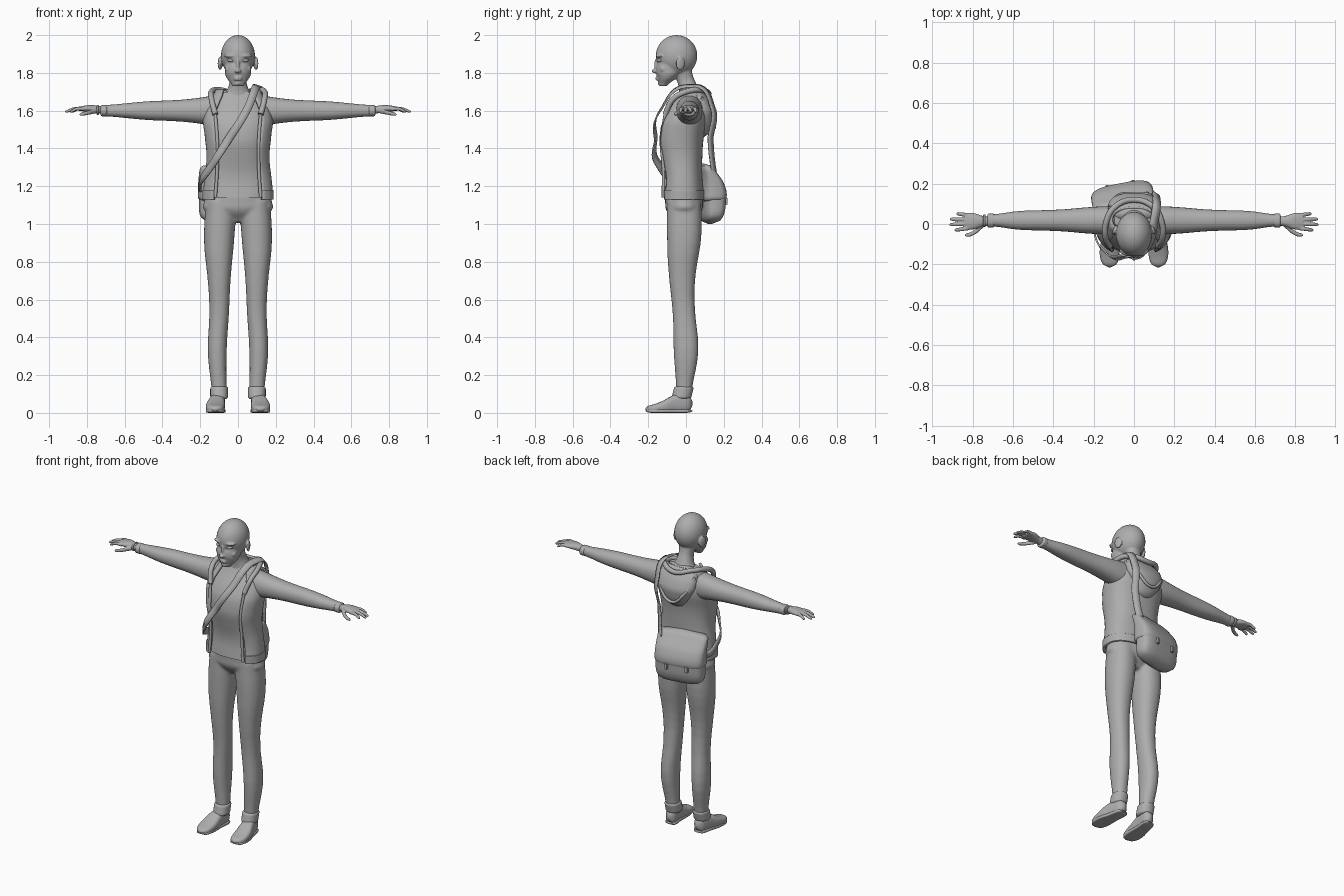
import bpy, bmesh, math
from mathutils import Vector, Matrix

if "Cube" in bpy.data.objects:
    bpy.data.objects.remove(bpy.data.objects["Cube"])

shade = .42
colour = (shade, shade, shade, 1)
grey = bpy.data.materials.new("plain_grey")
grey.use_nodes = True
grey.diffuse_color = colour
grey.node_tree.nodes["Principled BSDF"].inputs["Base Color"].default_value = colour

SIDES = {"left": 1, "right": -1}


def along(values, t):
    """Smooth curve through evenly spaced values; a single number stays constant."""
    if not isinstance(values, list):
        return values
    last = len(values) - 1
    i = min(int(t * last), last - 1)
    f = t * last - i
    before, a, b, after = values[max(i - 1, 0)], values[i], values[i + 1], values[min(i + 2, last)]
    leaving = a + (b - before) / 2 * f
    arriving = b + (after - a) / 2 * (f - 1)
    return leaving + (arriving - leaving) * f * f * (3 - 2 * f)


def loft(bm, start, end, width, depth, x=0, y=0, z=0, axis="Z", power=2.2, side=1,
         sides=28, steps=18, dome=0, arc=None, grow=0):
    """Superellipse rings along an axis; dome rounds the ends, arc leaves it open."""
    rings = []
    for step in range(steps + 1):
        t = step / steps
        place = start + (end - start) * t
        taper = max(1 - abs(2 * t - 1) ** dome, .02) ** .5 if dome else 1
        wide = (along(width, t) + grow) * taper
        deep = (along(depth, t) + grow) * taper
        cx, cy, cz = along(x, t), along(y, t), along(z, t)
        ring = []
        for i in range(sides):
            if arc:
                angle = arc[0] + (arc[1] - arc[0]) * i / (sides - 1)
            else:
                angle = math.tau * i / sides
            c, s = math.cos(angle), math.sin(angle)
            a = wide * math.copysign(abs(c) ** (2 / power), c)
            b = deep * math.copysign(abs(s) ** (2 / power), s)
            if axis == "Z":
                co = (cx + a, cy + b, place)
            elif axis == "X":
                co = (place, cy + a, cz + b)
            else:
                co = (cx + a, place, cz + b)
            ring.append(bm.verts.new((co[0] * side, co[1], co[2])))
        rings.append(ring)
    for low, high in zip(rings, rings[1:]):
        for i in range(sides - 1 if arc else sides):
            j = (i + 1) % sides
            bm.faces.new((low[i], low[j], high[j], high[i]))
    if not arc:
        bm.faces.new(rings[0])
        bm.faces.new(rings[-1])


def ball(bm, place, size, tilt=0):
    matrix = Matrix.Translation(place) @ Matrix.Rotation(tilt, 4, "Z") @ Matrix.Diagonal((*size, 1))
    bmesh.ops.create_uvsphere(bm, u_segments=32, v_segments=20, radius=1, matrix=matrix)


def finish(name, bm, voxel=0, soften=0, thickness=0):
    bmesh.ops.recalc_face_normals(bm, faces=bm.faces)
    mesh = bpy.data.meshes.new(name)
    bm.to_mesh(mesh)
    bm.free()
    mesh.materials.append(grey)
    part = bpy.data.objects.new(name, mesh)
    bpy.context.scene.collection.objects.link(part)
    bpy.context.view_layer.objects.active = part
    part.select_set(True)
    bpy.ops.object.shade_smooth_by_angle(angle=math.radians(50))
    part.select_set(False)
    if thickness:
        mod = part.modifiers.new("Thickness", "SOLIDIFY")
        mod.thickness, mod.offset = thickness, 0
    if voxel:
        mod = part.modifiers.new("Blend", "REMESH")
        mod.mode, mod.voxel_size, mod.use_smooth_shade = "VOXEL", voxel, True
        mod = part.modifiers.new("Soften", "SMOOTH")
        mod.factor, mod.iterations = .5, soften
    return part


def lofted(name, thickness=0, **shape):
    bm = bmesh.new()
    loft(bm, **shape)
    return finish(name, bm, thickness=thickness)


def tube(name, points, radius):
    curve = bpy.data.curves.new(name, "CURVE")
    curve.dimensions, curve.bevel_depth, curve.bevel_resolution = "3D", radius, 3
    curve.use_fill_caps = True
    spline = curve.splines.new("BEZIER")
    spline.bezier_points.add(len(points) - 1)
    for knot, place in zip(spline.bezier_points, points):
        knot.co = place
        knot.handle_left_type = knot.handle_right_type = "AUTO"
    curve.materials.append(grey)
    part = bpy.data.objects.new(name, curve)
    bpy.context.scene.collection.objects.link(part)


def ribbon(name, x, y, z, width, thickness, steps=60):
    """Flat band through a path, always facing away from the chest."""
    bm = bmesh.new()
    path = [Vector([along(values, i / steps) for values in (x, y, z)]) for i in range(steps + 1)]
    rows = []
    for i, place in enumerate(path):
        tangent = path[min(i + 1, steps)] - path[max(i - 1, 0)]
        outward = Vector((place.x, place.y, max(0, place.z - 1.45)))
        across = tangent.cross(outward).normalized() * width / 2
        rows.append((bm.verts.new(place - across), bm.verts.new(place + across)))
    for a, b in zip(rows, rows[1:]):
        bm.faces.new((a[0], a[1], b[1], b[0]))
    finish(name, bm, thickness=thickness)


# Head: skull, jaw, neck, nose, lips, chin, brows, cheeks and ears blended together
bm = bmesh.new()
ball(bm, place=(0, -.05, 1.89), size=(.09, .11, .11))
loft(bm, start=1.73, end=1.86, width=[.03, .06, .07, .07], depth=[.02, .05, .07, .07],
     y=[-.12, -.1, -.09, -.08])
loft(bm, start=1.64, end=1.82, width=[.1, .05, .05], depth=[.07, .05, .05], y=[.03, .01, -.02])
ball(bm, place=(0, -.16, 1.81), size=(.017, .022, .012))
ball(bm, place=(0, -.153, 1.84), size=(.01, .016, .04))
for lip in (1.765, 1.776):
    ball(bm, place=(0, -.15, lip), size=(.022, .012, .006))
ball(bm, place=(0, -.13, 1.745), size=(.02, .02, .015))
for side in SIDES.values():
    ball(bm, place=(side * .04, -.14, 1.89), size=(.034, .018, .01), tilt=side * .3)
    ball(bm, place=(side * .05, -.12, 1.82), size=(.02, .02, .02))
    ball(bm, place=(side * .095, -.03, 1.85), size=(.01, .025, .036), tilt=side * .35)
finish("head", bm, voxel=.0045, soften=4)

# Shirt and open jacket share one torso outline
torso = dict(width=[.18, .17, .16, .17, .17, .11], depth=[.11, .1, .11, .12, .11, .06],
             y=[-.02, -.02, -.03, -.03, 0, .02], power=2.4, sides=40)
opening = (math.radians(-50), math.radians(230))
lofted("shirt", start=1.14, end=1.7, grow=-.012, **torso)
lofted("jacket", start=1.13, end=1.71, arc=opening, thickness=.014, **torso)
lofted("jacket_hem", start=1.13, end=1.18, width=.18, depth=.11, y=-.02, power=2.4, sides=40,
       arc=opening, grow=.003, thickness=.012)

# Hood lying on the back, with its rim and the collar roll
lofted("hood", start=1.46, end=1.72, width=[.05, .1, .13, .11], depth=[.03, .05, .06, .04],
       y=[.09, .1, .08, .05], dome=8)
lapel = [(.12, -.12, 1.14), (.11, -.12, 1.3), (.11, -.13, 1.44), (.12, -.11, 1.58)]
collar = lapel[-1:] + [(.14, -.07, 1.66), (.14, 0, 1.7), (.1, .08, 1.71)]
rim = [(.12, .08, 1.67), (.08, .14, 1.57)]
for name, half, middle, radius in (("collar_roll", collar, (0, .12, 1.69), .015),
                                   ("hood_rim", rim, (0, .15, 1.51), .009)):
    tube(name, half + [middle] + [(-x, y, z) for x, y, z in reversed(half)], radius)

for label, side in SIDES.items():
    tube(label + "_zip_edge", [(side * x, y, z) for x, y, z in lapel], radius=.009)

    # Eye
    bm = bmesh.new()
    ball(bm, place=(side * .037, -.139, 1.866), size=(.019, .016, .01))
    finish(label + "_eye", bm)

    # Sleeve and cuff
    lofted(label + "_sleeve", start=.11, end=.7, width=[.07, .065, .055, .05, .045, .03],
           depth=[.08, .065, .055, .05, .04, .03], y=.018, z=1.6, axis="X", side=side)
    lofted(label + "_cuff", start=.69, end=.73, width=.035, depth=.03, y=.017, z=1.6,
           axis="X", side=side, dome=6)

    # Hand with four fingers and a thumb
    bm = bmesh.new()
    loft(bm, start=.7, end=.84, width=[.025, .025, .04, .04], depth=[.02, .02, .018, .012],
         y=.014, z=[1.6, 1.61, 1.61], axis="X", side=side)
    for finger in range(4):
        root, tip = -.02 + finger * .021, -.03 + finger * .027
        reach = .92 - .015 * (finger - 1.4) ** 2
        loft(bm, start=.81, end=reach, width=[.011, .009], depth=[.011, .008], y=[root, tip],
             z=[1.607, 1.61, 1.594], axis="X", sides=12, side=side, dome=8)
    loft(bm, start=.74, end=.84, width=[.016, .009], depth=[.014, .009], y=[0, -.04, -.055],
         z=[1.6, 1.58], axis="X", sides=12, side=side, dome=8)
    finish(label + "_hand", bm, voxel=.0032, soften=3)

    # Turned trouser cuff
    lofted(label + "_trouser_cuff", start=.07, end=.145, width=.047, depth=.052, x=.1,
           y=[-.025, -.01], side=side, dome=8)

    # Shoe and sole share one outline
    outline = dict(start=-.215, end=.035, x=[.12, .12, .11, .1], axis="Y", side=side, dome=8)
    height = [.02, .03, .05, .05]
    lofted(label + "_shoe", width=[.04, .05, .04, .035], depth=height, z=height, power=2.8, **outline)
    lofted(label + "_sole", width=[.04, .05, .04, .04], depth=.01, z=.01, power=5, **outline)

# Trousers: hips and both legs blended together
bm = bmesh.new()
loft(bm, start=1.01, end=1.17, width=[.08, .17, .18, .17], depth=[.05, .09, .1, .1], y=-.01)
for side in SIDES.values():
    loft(bm, start=1.12, end=.12, x=[.09, .1, .1, .1, .11, .1], y=[-.01, -.01, -.02, -.01, 0, -.01],
         width=[.08, .08, .062, .052, .05, .04], depth=[.09, .09, .07, .06, .065, .042], side=side)
finish("trousers", bm, voxel=.008, soften=6)

# Wristband
lofted("wristband", start=.735, end=.75, width=.032, depth=.026, y=.016, z=1.604,
       axis="X", side=SIDES["right"], dome=6)

# Shoulder bag: body, flap and buckles, turned to follow the hip
bag = [
    lofted("bag_body", start=1, end=1.31, width=.15, depth=[.05, .06, .05, .02],
           y=[0, .01, 0, -.04], power=3.4, sides=40, dome=8),
    lofted("bag_flap", start=1.11, end=1.32, width=.156, depth=[.07, .06, .03],
           y=[.004, 0, -.04], power=3.4, sides=40, dome=14),
]
for label, side in SIDES.items():
    bm = bmesh.new()
    block = Matrix.Translation((side * .065, .07, 1.12)) @ Matrix.Diagonal((.022, .02, .04, 1))
    bmesh.ops.create_cube(bm, size=1, matrix=block)
    bmesh.ops.bevel(bm, geom=bm.edges[:], offset=.003, segments=2, affect="EDGES")
    bag.append(finish(label + "_bag_buckle", bm))
for part in bag:
    part.location = (-.055, .127, 0)
    part.rotation_euler.z = math.radians(11)

# Strap over the left shoulder, across the chest to the right hip
ribbon("bag_strap", x=[.08, .1, .11, .1, .05, -.05, -.14, -.2, -.19],
       y=[.15, .13, .14, .02, -.13, -.16, -.14, -.02, .08],
       z=[1.27, 1.45, 1.62, 1.73, 1.61, 1.45, 1.31, 1.22, 1.19], width=.042, thickness=.008)
